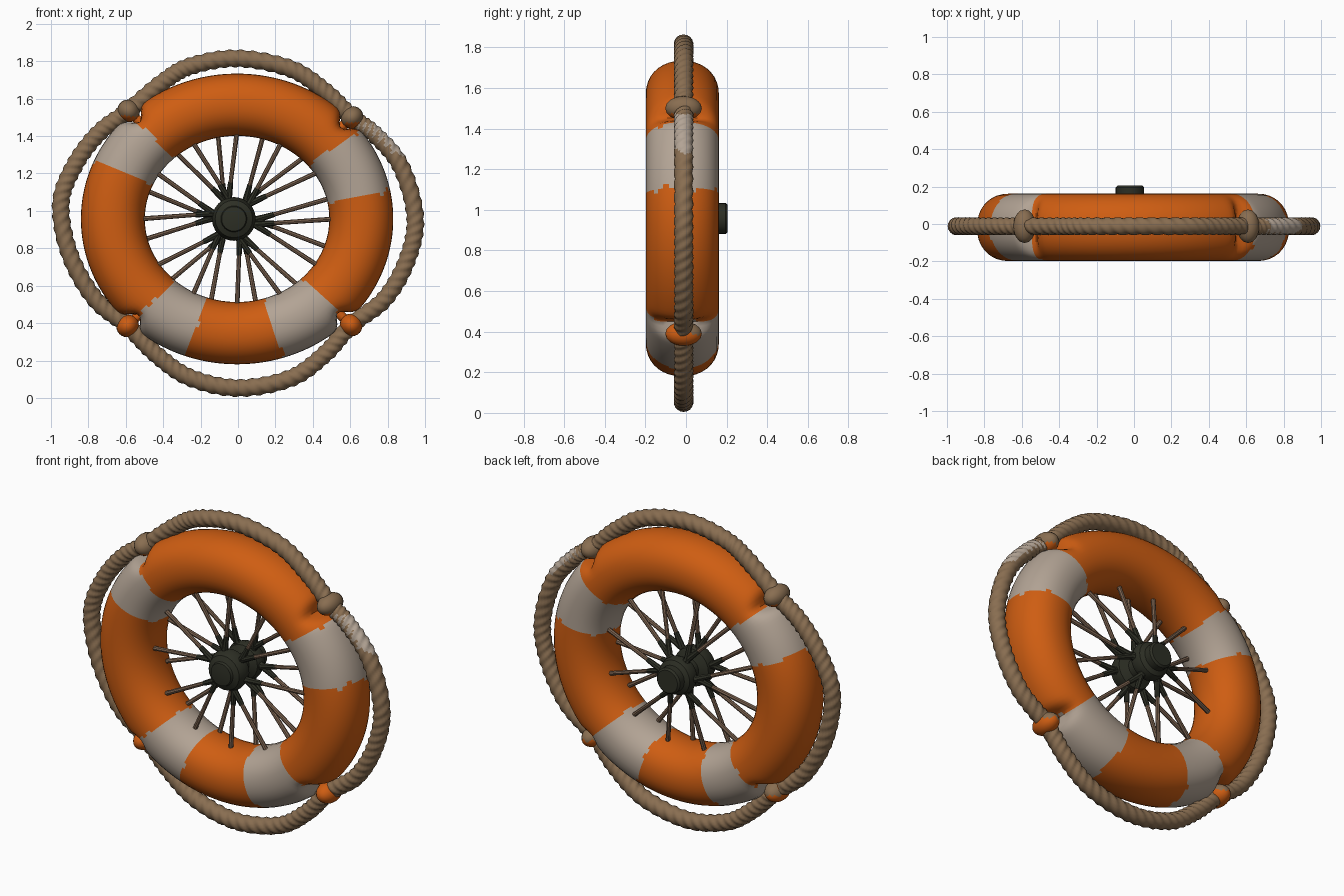
import bpy, bmesh, math, random
from math import sin, cos, pi, radians, degrees, atan2
from mathutils import Vector, Matrix

random.seed(4)
cube = bpy.data.objects.get("Cube")
if cube:
    bpy.data.objects.remove(cube, do_unlink=True)

CENTRE = Vector((-0.005, 0, 0.957))


def material(name, rgb):
    m = bpy.data.materials.new(name)
    m.use_nodes = True
    m.diffuse_color = (*rgb, 1)
    m.node_tree.nodes["Principled BSDF"].inputs["Base Color"].default_value = (*rgb, 1)
    return m


ORANGE = material("orange", (0.62, 0.11, 0.006))
PALE = material("worn white", (0.45, 0.37, 0.30))
ROPE = material("rope brown", (0.25, 0.155, 0.082))
SPOKE = material("spoke brown", (0.2, 0.125, 0.08))
DARK = material("dark metal", (0.026, 0.028, 0.018))


def finish(name, bm, mats, rule=None, angle=40):
    """Turn a bmesh into a smooth shaded object, painting faces by a rule."""
    bmesh.ops.recalc_face_normals(bm, faces=bm.faces)
    if rule:
        for f in bm.faces:
            f.material_index = rule(f)
    me = bpy.data.meshes.new(name)
    bm.to_mesh(me)
    bm.free()
    for m in mats:
        me.materials.append(m)
    ob = bpy.data.objects.new(name, me)
    bpy.context.collection.objects.link(ob)
    bpy.ops.object.select_all(action="DESELECT")
    ob.select_set(True)
    bpy.context.view_layer.objects.active = ob
    bpy.ops.object.shade_smooth_by_angle(angle=radians(angle))
    return ob


def grid_loop(rows, close_rows=True):
    """Skin closed rings of points into a tube."""
    bm = bmesh.new()
    vs = [[bm.verts.new(p) for p in r] for r in rows]
    n, k = len(vs), len(vs[0])
    for i in range(n if close_rows else n - 1):
        for j in range(k):
            a, b = vs[i], vs[(i + 1) % n]
            bm.faces.new((a[j], a[(j + 1) % k], b[(j + 1) % k], b[j]))
    if not close_rows:
        bm.faces.new(vs[0])
        bm.faces.new(vs[-1])
    return bm


def rod(bm, a, b, r1, r2, sides=8):
    d = b - a
    m = Matrix.Translation((a + b) / 2) @ d.to_track_quat("Z", "Y").to_matrix().to_4x4()
    bmesh.ops.create_cone(bm, cap_ends=True, segments=sides, radius1=r1,
                          radius2=r2, depth=d.length, matrix=m)


def oval(a, rx, rz):
    return 1 / math.hypot(cos(a) / rx, sin(a) / rz)


# Rope path, clockwise from the upper left knot
ROPE_POINTS = [(-.585, 1.535), (-.4, 1.69), (-.25, 1.775), (0, 1.815), (.28, 1.76),
               (.465, 1.64), (.61, 1.5), (.73, 1.41), (.87, 1.24), (.947, .97),
               (.905, .74), (.785, .53), (.605, .39), (.465, .235), (.28, .105),
               (0, .053), (-.26, .11), (-.44, .235), (-.59, .385), (-.765, .53),
               (-.9, .77), (-.947, 1.04), (-.87, 1.25), (-.74, 1.42)]
KNOTS = [Vector((ROPE_POINTS[i][0], -0.012, ROPE_POINTS[i][1])) for i in (0, 6, 12, 18)]
KNOT_ANGLES = [atan2(k.z - CENTRE.z, k.x - CENTRE.x) for k in KNOTS]


# Float ring: oval tube pinched under each knot
def ring_point(a, p):
    inner, outer = oval(a, .493, .444), oval(a, .835, .777)
    for k in KNOT_ANGLES:
        d = degrees((a - k + pi) % (2 * pi) - pi)
        outer -= 0.07 * math.exp(-(d / 3.5) ** 2) * max(0, cos(p)) ** 2
    c, s = cos(p), sin(p)
    c = math.copysign(abs(c) ** 0.93, c)
    s = math.copysign(abs(s) ** 0.93, s)
    r = (inner + outer) / 2 + (outer - inner) / 2 * c
    return Vector((CENTRE.x + r * cos(a), -0.018 + 0.18 * s, CENTRE.z + r * sin(a)))


BANDS = [(10.5, 36), (136, 158), (225, 249), (288.5, 317)]


def ring_colour(f):
    c = f.calc_center_median() - CENTRE
    a = degrees(atan2(c.z, c.x)) % 360
    a += 0.8 * sin(31 * c.y + 9 * c.x) + random.uniform(-.4, .4)
    return int(any(lo < a < hi for lo, hi in BANDS))


rows = [[ring_point(2 * pi * i / 240, 2 * pi * j / 36) for j in range(36)] for i in range(240)]
finish("float_ring", grid_loop(rows), [ORANGE, PALE], ring_colour)


# Twisted grab rope
def spline(t):
    n = len(ROPE_POINTS)
    i, u = int(t), t % 1
    p0, p1, p2, p3 = (Vector(ROPE_POINTS[(i + k) % n]) for k in (-1, 0, 1, 2))
    q = (2 * p1 + (p2 - p0) * u + (2 * p0 - 5 * p1 + 4 * p2 - p3) * u ** 2
         + (3 * p1 - p0 - 3 * p2 + p3) * u ** 3) / 2
    return Vector((q.x, -0.012, q.y))


SAMPLES, SIDES = 792, 18
path = [spline(i * len(ROPE_POINTS) / SAMPLES) for i in range(SAMPLES)]
rows = []
for i, p in enumerate(path):
    t = (path[(i + 1) % SAMPLES] - path[i - 1]).normalized()
    out = Vector((-t.z, 0, t.x))
    row = []
    for j in range(SIDES):
        a = 2 * pi * j / SIDES
        r = 0.0455 * (1 + 0.075 * cos(3 * a + 2 * pi * 110 * i / SAMPLES))
        row.append(p + out * r * cos(a) + Vector((0, r * sin(a), 0)))
    rows.append(row)


def rope_colour(f):
    c = f.calc_center_median()
    return int(c.x > 0.6 and 1.27 + 0.6 * abs(c.y) < c.z < 1.47 and f.normal.x > 0.1)


finish("grab_rope", grid_loop(rows), [ROPE, PALE], rope_colour, 60)

# Knots around the rope, with short straps into the ring
for k, a, label in zip(KNOTS, KNOT_ANGLES, ("upper_right", "upper_left", "lower_left", "lower_right")):
    upper = k.z > 1
    bm = bmesh.new()
    m = Matrix.Translation(k) @ Matrix.Rotation(-a, 4, "Y") @ Matrix.Diagonal((.062, .09, .058, 1))
    bmesh.ops.create_uvsphere(bm, u_segments=20, v_segments=12, radius=1, matrix=m)

    def knot_colour(f, upper=upper):
        if upper:
            return int(f.normal.z < -0.55)
        return int(f.normal.y < 0.3 or f.normal.z < 0)

    finish(label + "_knot", bm, [ROPE, ORANGE], knot_colour)
    bm = bmesh.new()
    inward = (CENTRE - k).normalized()
    rod(bm, k, k + inward * 0.16, .022, .03, 10)
    finish(label + "_strap", bm, [ORANGE])

# Hub turned around the y axis
HUB = Vector((-0.022, 0, 0.957))
profile = [(.03, -.135), (.065, -.13), (.07, -.115), (.1, -.1), (.117, -.06), (.11, -.02),
           (.06, .0), (.06, .05), (.1, .07), (.112, .1), (.1, .14), (.076, .155),
           (.076, .195), (.066, .205)]
rows = [[HUB + Vector((r * cos(2 * pi * j / 24), y, r * sin(2 * pi * j / 24))) for j in range(24)]
        for r, y in profile]
finish("hub", grid_loop(rows, False), [DARK])

# Two fans of crossed spokes with dark sleeves at the hub
spokes, sleeves = bmesh.new(), bmesh.new()
COUNT = 12
for side, y_hub, y_ring in ((0, -0.05, -0.06), (1, 0.1, 0.03)):
    for i in range(COUNT):
        a = 2 * pi * (i + 0.42 * side) / COUNT
        h = a + radians(22) * (1 if i % 2 else -1)
        start = HUB + Vector((.085 * cos(h), y_hub, .085 * sin(h)))
        r = oval(a, .52, .47)
        end = CENTRE + Vector((r * cos(a), y_ring, r * sin(a)))
        rod(spokes, start, end, .011, .013)
        rod(sleeves, start, start.lerp(end, 0.3), .02, .014)
finish("spokes", spokes, [SPOKE])
finish("spoke_sleeves", sleeves, [DARK])
